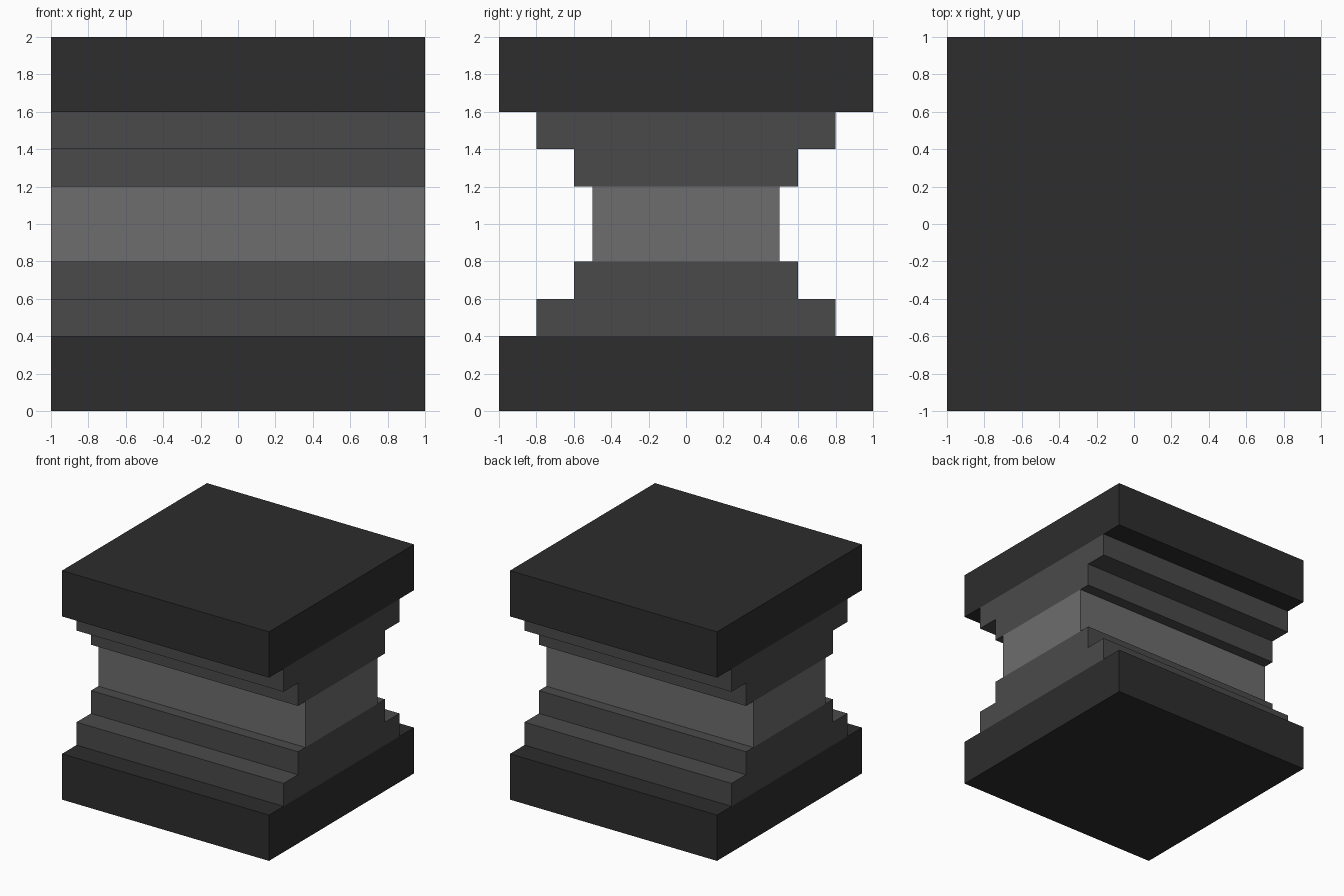
import bpy
import bmesh

if "Cube" in bpy.data.objects:
    bpy.data.objects.remove(bpy.data.objects["Cube"])


def material(name, value):
    m = bpy.data.materials.new(name)
    m.diffuse_color = (value, value, value, 1)
    m.use_nodes = True
    m.node_tree.nodes["Principled BSDF"].inputs["Base Color"].default_value = m.diffuse_color
    return m


dark = material("dark_grey", 0.0262)
mid = material("mid_grey", 0.0685)
light = material("light_grey", 0.153)


def extrude_profile(name, points, mat):
    """Extrude a closed (y, z) outline along x across the full width."""
    bm = bmesh.new()
    face = bm.faces.new([bm.verts.new((-1, y, z)) for y, z in points])
    ext = bmesh.ops.extrude_face_region(bm, geom=[face], use_keep_orig=True)
    verts = [g for g in ext["geom"] if isinstance(g, bmesh.types.BMVert)]
    bmesh.ops.translate(bm, verts=verts, vec=(2, 0, 0))
    bmesh.ops.recalc_face_normals(bm, faces=bm.faces)
    mesh = bpy.data.meshes.new(name)
    bm.to_mesh(mesh)
    bm.free()
    mesh.materials.append(mat)
    bpy.context.collection.objects.link(bpy.data.objects.new(name, mesh))


# Half outlines, mirrored in y and in z
slab = [(1, 0), (1, 0.4)]
steps = [(0.8, 0.4), (0.8, 0.6), (0.6, 0.6), (0.6, 0.8)]
waist = [(0.5, 0.8), (0.5, 1.2)]


def closed(half, flip=False):
    half = [(y, 2 - z if flip else z) for y, z in half]
    return half + [(-y, z) for y, z in reversed(half)]


# Slabs and stepped blocks, bottom and top
for side, flip in (("lower", False), ("upper", True)):
    extrude_profile(side + "_slab", closed(slab, flip), dark)
    extrude_profile(side + "_steps", closed(steps, flip), mid)

# Narrow centre block
extrude_profile("waist", closed(waist), light)
